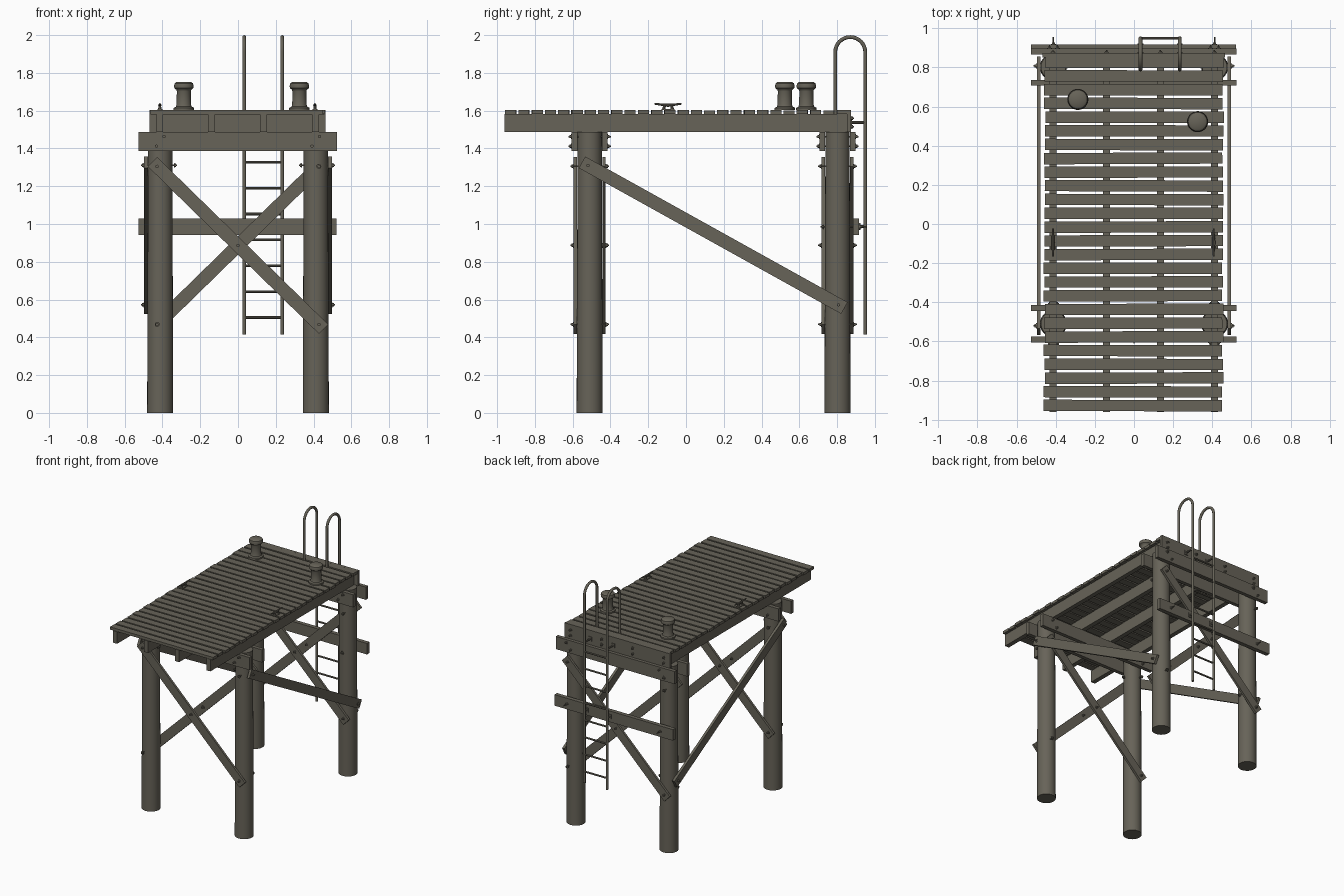
import bpy, bmesh, math, random
from mathutils import Vector, Matrix

if "Cube" in bpy.data.objects:
    bpy.data.objects.remove(bpy.data.objects["Cube"])

random.seed(4)
MAT = bpy.data.materials.new("weathered grey brown")
MAT.diffuse_color = (0.135, 0.125, 0.098, 1)
MAT.use_nodes = True
MAT.node_tree.nodes["Principled BSDF"].inputs["Base Color"].default_value = MAT.diffuse_color


def finish(bm, name, smooth=False):
    me = bpy.data.meshes.new(name)
    bmesh.ops.recalc_face_normals(bm, faces=bm.faces)
    bm.to_mesh(me)
    bm.free()
    me.materials.append(MAT)
    ob = bpy.data.objects.new(name, me)
    bpy.context.collection.objects.link(ob)
    if smooth:
        bpy.ops.object.select_all(action='DESELECT')
        ob.select_set(True)
        bpy.context.view_layer.objects.active = ob
        bpy.ops.object.shade_smooth_by_angle(angle=math.radians(35))
    return ob


def add_box(bm, c, size, rot=Matrix()):
    m = Matrix.Translation(c) @ rot @ Matrix.Diagonal((*size, 1))
    bmesh.ops.create_cube(bm, size=1, matrix=m)


def box(name, lo, hi):
    bm = bmesh.new()
    lo, hi = Vector(lo), Vector(hi)
    add_box(bm, (lo + hi) / 2, hi - lo)
    return finish(bm, name)


def add_rod(bm, a, b, r1, r2=None, seg=8):
    a, b = Vector(a), Vector(b)
    d = b - a
    m = Matrix.Translation((a + b) / 2) @ d.to_track_quat('Z', 'Y').to_matrix().to_4x4()
    bmesh.ops.create_cone(bm, cap_ends=True, segments=seg, radius1=r1,
                          radius2=r1 if r2 is None else r2, depth=d.length, matrix=m)


def brace(name, a, b, thick, axis, width=0.07, over=0.035):
    """Flat board from bolt a to bolt b, thin along the given axis."""
    a, b = Vector(a), Vector(b)
    u = (b - a).normalized()
    n = Vector((1, 0, 0)) if axis == 'x' else Vector((0, 1, 0))
    v = n.cross(u)
    rot = Matrix((u, v, n)).transposed().to_4x4()
    bm = bmesh.new()
    add_box(bm, (a + b) / 2, ((b - a).length + 2 * over, width, thick), rot)
    return finish(bm, name)


def bolt(bm, a, b):
    """Through bolt with a washer and hex nut at both ends."""
    a, b = Vector(a), Vector(b)
    u = (b - a).normalized()
    add_rod(bm, a - u * 0.017, b + u * 0.017, 0.004, seg=6)
    for p, s in ((a, -u), (b, u)):
        add_rod(bm, p, p + s * 0.003, 0.013, seg=12)
        add_rod(bm, p, p + s * 0.011, 0.009, seg=6)


PX, YF, YB = 0.412, -0.51, 0.802     # pile centres
TOP = 1.603                          # deck surface
bolts = bmesh.new()

# Piles
for sx, side in ((-1, "left"), (1, "right")):
    for y, row in ((YF, "front"), (YB, "back")):
        bm = bmesh.new()
        add_rod(bm, (sx * PX, y, 0), (sx * PX, y, 1.487), 0.069, 0.064, 28)
        finish(bm, f"pile_{row}_{side}", True)

# Paired cap beams and crossed braces on each pile row
for y, row, s in ((YF, "front", -1), (YB, "back", 1)):
    for o, where in ((s, "outer"), (-s, "inner")):
        c = y + o * 0.080
        box(f"cap_beam_{row}_{where}", (-0.527, c - 0.015, 1.386), (0.524, c + 0.015, 1.487))
        # outer front and inner back boards fall from left to right
        k = -1 if (o < 0) else 1
        c = y + o * 0.076
        brace(f"cross_brace_{row}_{where}", (k * 0.428, c, 1.305), (-k * 0.428, c, 0.468), 0.018, 'y')
    for sx in (-1, 1):
        for x, z in ((0.02, 1.463), (-0.02, 1.412)):
            bolt(bolts, (sx * PX + x, y - 0.095, z), (sx * PX + x, y + 0.095, z))
        for z in (0.468, 1.305):
            bolt(bolts, (sx * 0.428, y - 0.085, z), (sx * 0.428, y + 0.085, z))
    bolt(bolts, (0, y - 0.085, 0.887), (0, y - 0.067, 0.887))
    bolt(bolts, (0, y + 0.067, 0.887), (0, y + 0.085, 0.887))

# Long side braces
for sx, side in ((-1, "left"), (1, "right")):
    x = sx * 0.487
    brace(f"side_brace_{side}", (x, -0.52, 1.31), (x, 0.808, 0.572), 0.02, 'x')
    for y, z in ((-0.52, 1.31), (0.808, 0.572)):
        bolt(bolts, (sx * 0.34, y, z), (sx * 0.497, y, z))

# Middle rail behind the back piles
box("back_middle_rail", (-0.527, 0.884, 0.942), (0.522, 0.917, 1.03))
for sx in (-1, 1):
    bolt(bolts, (sx * PX, 0.73, 0.985), (sx * PX, 0.917, 0.985))
    add_rod(bolts, (sx * PX, 0.917, 0.985), (sx * PX, 0.957, 0.985), 0.004, seg=6)

# Stringers and end board
for i, x in enumerate((-0.414, -0.14, 0.135, 0.411)):
    box(f"stringer_{i + 1}", (x - 0.018, -0.962, 1.487), (x + 0.018, 0.853, 1.582))
    for z in (1.515, 1.56):
        bolt(bolts, (x, 0.84, z), (x, 0.873, z))
box("end_board", (-0.468, 0.852, 1.488), (0.464, 0.873, 1.604))
finish(bolts, "bolts")

# Deck planks, laid slightly unevenly
bm = bmesh.new()
for i in range(26):
    y = -0.928 + i * 0.0702
    rot = Matrix.Rotation(random.uniform(-0.004, 0.004), 4, 'Z')
    add_box(bm, (random.uniform(-0.007, 0.004), y, TOP - 0.011 + random.uniform(-0.001, 0.001)),
            (0.912, 0.058, 0.022), rot)
finish(bm, "deck_planks")


# Bollards: lathed profile
def bollard(name, x, y):
    prof = [(0, 0), (0.054, 0), (0.054, 0.012), (0.042, 0.018), (0.038, 0.03), (0.037, 0.1),
            (0.04, 0.108), (0.05, 0.116), (0.052, 0.128), (0.048, 0.142), (0.038, 0.149), (0, 0.15)]
    bm = bmesh.new()
    vs = [bm.verts.new((r, 0, z)) for r, z in prof]
    es = [bm.edges.new(p) for p in zip(vs, vs[1:])]
    bmesh.ops.spin(bm, geom=vs + es, cent=(0, 0, 0), axis=(0, 0, 1), angle=2 * math.pi, steps=28)
    bmesh.ops.remove_doubles(bm, verts=bm.verts, dist=1e-4)
    bmesh.ops.translate(bm, verts=bm.verts, vec=(x, y, TOP))
    finish(bm, name, True)


bollard("bollard_left", -0.287, 0.637)
bollard("bollard_right", 0.325, 0.523)

# Mooring cleats
for x, side in ((-0.414, "left"), (0.407, "right")):
    bm = bmesh.new()
    y = -0.095
    add_box(bm, (x, y, TOP + 0.003), (0.026, 0.07, 0.006))
    for s in (-1, 1):
        add_rod(bm, (x, y + s * 0.024, TOP), (x, y + s * 0.018, TOP + 0.026), 0.009, 0.007)
        add_rod(bm, (x, y, TOP + 0.026), (x, y + s * 0.072, TOP + 0.033), 0.009, 0.004)
    finish(bm, f"cleat_{side}", True)

# Ladder: hooped rails, rungs and standoff brackets
RX, RY = (0.033, 0.234), 0.949
for x, side in zip(RX, ("left", "right")):
    pts = [(0.79, TOP - 0.02)]
    pts += [(0.8695 - 0.0795 * math.cos(a), 1.91 + 0.0795 * math.sin(a))
            for a in (math.pi * i / 16 for i in range(17))]
    pts += [(RY, 0.415)]
    # sweep a round section along the rail path
    bm = bmesh.new()
    rings = []
    for i, (y, z) in enumerate(pts):
        q0, q1 = Vector(pts[max(i - 1, 0)]), Vector(pts[min(i + 1, len(pts) - 1)])
        t = (q1 - q0).normalized()
        if i in (1, len(pts) - 2):
            t = Vector((0, 1 if i == 1 else -1))
        n = Vector((0, -t.y, t.x))
        rings.append([bm.verts.new(Vector((x, y, z)) + 0.01 * (math.cos(b) * Vector((1, 0, 0)) + math.sin(b) * n))
                      for b in (math.tau * k / 12 for k in range(12))])
    for r, q in zip(rings, rings[1:]):
        for k in range(12):
            bm.faces.new((r[k], r[(k + 1) % 12], q[(k + 1) % 12], q[k]))
    bm.faces.new(rings[0])
    bm.faces.new(rings[-1])
    finish(bm, f"ladder_rail_{side}", True)

    bm = bmesh.new()
    for z, wall in ((1.537, 0.873), (0.987, 0.917)):
        add_box(bm, (x, wall + 0.003, z), (0.03, 0.006, 0.035))
        add_rod(bm, (x, wall, z), (x, RY, z), 0.007)
    finish(bm, f"ladder_bracket_{side}")

bm = bmesh.new()
for i in range(8):
    z = 0.505 + i * 0.137
    add_rod(bm, (RX[0], RY, z), (RX[1], RY, z), 0.007, seg=10)
finish(bm, "ladder_rungs", True)
